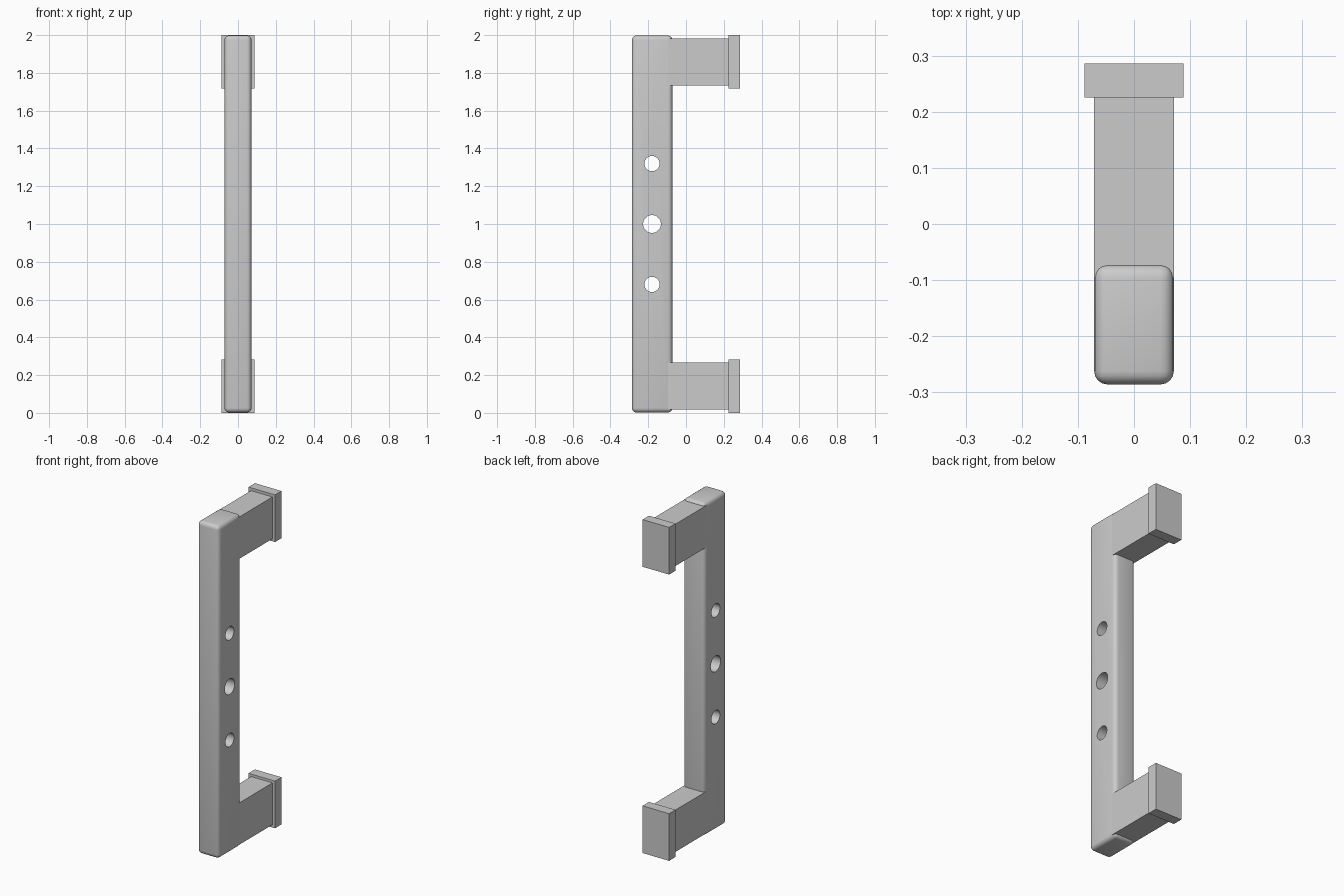
import bpy, bmesh, math
from mathutils import Matrix, Vector

if "Cube" in bpy.data.objects:
    bpy.data.objects.remove(bpy.data.objects["Cube"])

grey = bpy.data.materials.new("satin_grey")
grey.diffuse_color = (0.6, 0.6, 0.6, 1)
grey.use_nodes = True
grey.node_tree.nodes["Principled BSDF"].inputs["Base Color"].default_value = grey.diffuse_color


def make_object(name, bm):
    mesh = bpy.data.meshes.new(name)
    bm.to_mesh(mesh)
    bm.free()
    mesh.materials.append(grey)
    obj = bpy.data.objects.new(name, mesh)
    bpy.context.collection.objects.link(obj)
    return obj


def box(name, lo, hi, bevel=0):
    lo, hi = Vector(lo), Vector(hi)
    bm = bmesh.new()
    bmesh.ops.create_cube(bm, size=1, matrix=Matrix.Translation((lo + hi) / 2)
                          @ Matrix.Diagonal((*(hi - lo), 1)))
    if bevel:
        bmesh.ops.bevel(bm, geom=bm.edges[:], offset=bevel, segments=4,
                        profile=0.5, affect='EDGES')
    return make_object(name, bm)


# Rounded upright grip
R = 0.024
grip = box("grip_bar", (-0.071, -0.286, 0.002), (0.071, -0.072, 1.998), R)

# Three holes through the grip, the middle one larger
bm = bmesh.new()
for z, r in ((0.68, 0.04), (1.0, 0.047), (1.32, 0.04)):
    bmesh.ops.create_cone(bm, cap_ends=True, segments=48, radius1=r, radius2=r, depth=0.4,
                          matrix=Matrix.Translation((0, -0.18, z))
                          @ Matrix.Rotation(math.pi / 2, 4, 'Y'))
cutter = make_object("hole_cutter", bm)
cutter.hide_render = True
mod = grip.modifiers.new("holes", 'BOOLEAN')
mod.operation = 'DIFFERENCE'
mod.solver = 'EXACT'
mod.object = cutter
bpy.context.view_layer.objects.active = grip
grip.select_set(True)
bpy.ops.object.modifier_apply(modifier=mod.name)
bpy.data.objects.remove(cutter)
bpy.ops.object.shade_smooth_by_angle(angle=math.radians(35))

# Arms flush with the grip sides, and mounting plates, mirrored top and bottom
for end in ("lower", "upper"):
    def span(a, b):
        return (a, b) if end == "lower" else (2 - b, 2 - a)
    z0, z1 = span(0.017, 0.268)
    box(end + "_arm", (-0.071, -0.072 - R, z0), (0.071, 0.226, z1))
    z0, z1 = span(0.0, 0.283)
    box(end + "_mounting_plate", (-0.088, 0.225, z0), (0.088, 0.286, z1))
